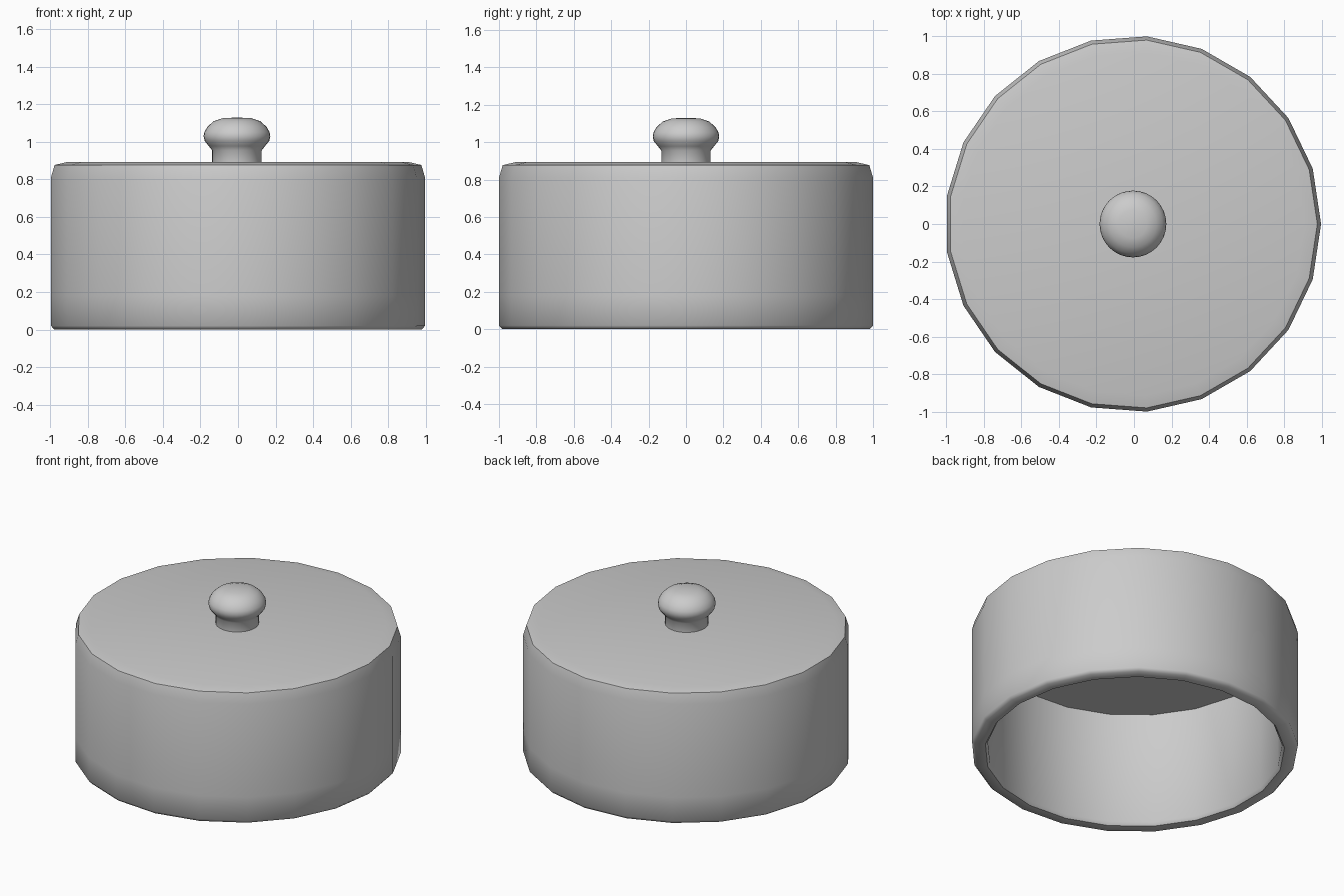
import bpy, bmesh
from math import sin, cos, pi, radians

if "Cube" in bpy.data.objects:
    bpy.data.objects.remove(bpy.data.objects["Cube"])

CENTRE_X = -0.0056  # odd side count puts the axis slightly off the bounding-box centre


def lathe(name, profile, sides, angle, closed):
    """Revolve (radius, height) points around the vertical axis."""
    bm = bmesh.new()
    rings = []
    for r, z in profile:
        if r == 0:
            rings.append([bm.verts.new((CENTRE_X, 0, z))] * sides)
        else:
            rings.append([bm.verts.new((CENTRE_X + r * cos(2 * pi * i / sides),
                                        r * sin(2 * pi * i / sides), z))
                          for i in range(sides)])
    for a, b in zip(rings, rings[1:]):
        for i in range(sides):
            j = (i + 1) % sides
            bm.faces.new(list(dict.fromkeys((a[i], a[j], b[j], b[i]))))
    if not closed:
        bm.faces.new(rings[0])
    bmesh.ops.recalc_face_normals(bm, faces=bm.faces)
    mesh = bpy.data.meshes.new(name)
    bm.to_mesh(mesh)
    bm.free()
    obj = bpy.data.objects.new(name, mesh)
    bpy.context.collection.objects.link(obj)
    bpy.ops.object.select_all(action='DESELECT')
    obj.select_set(True)
    bpy.context.view_layer.objects.active = obj
    bpy.ops.object.shade_smooth_by_angle(angle=radians(angle))
    return obj


# Hollow lid: inner ceiling, inner wall, open rim, outer wall, chamfer, top
lathe("lid_shell", [
    (0, 0.78), (0.905, 0.78), (0.905, 0.02), (0.92, 0),
    (0.985, 0), (1.0028, 0.02), (1.0028, 0.18), (1.0028, 0.81),
    (0.983, 0.877), (0.915, 0.893), (0, 0.893),
], 21, 50, True)

# Rounded knob on a short neck
lathe("lid_knob", [
    (0.132, 0.885), (0.132, 0.955), (0.15, 0.978), (0.172, 1.005), (0.178, 1.03),
    (0.174, 1.052), (0.158, 1.08), (0.125, 1.11), (0.075, 1.127), (0, 1.13),
], 32, 40, False)
